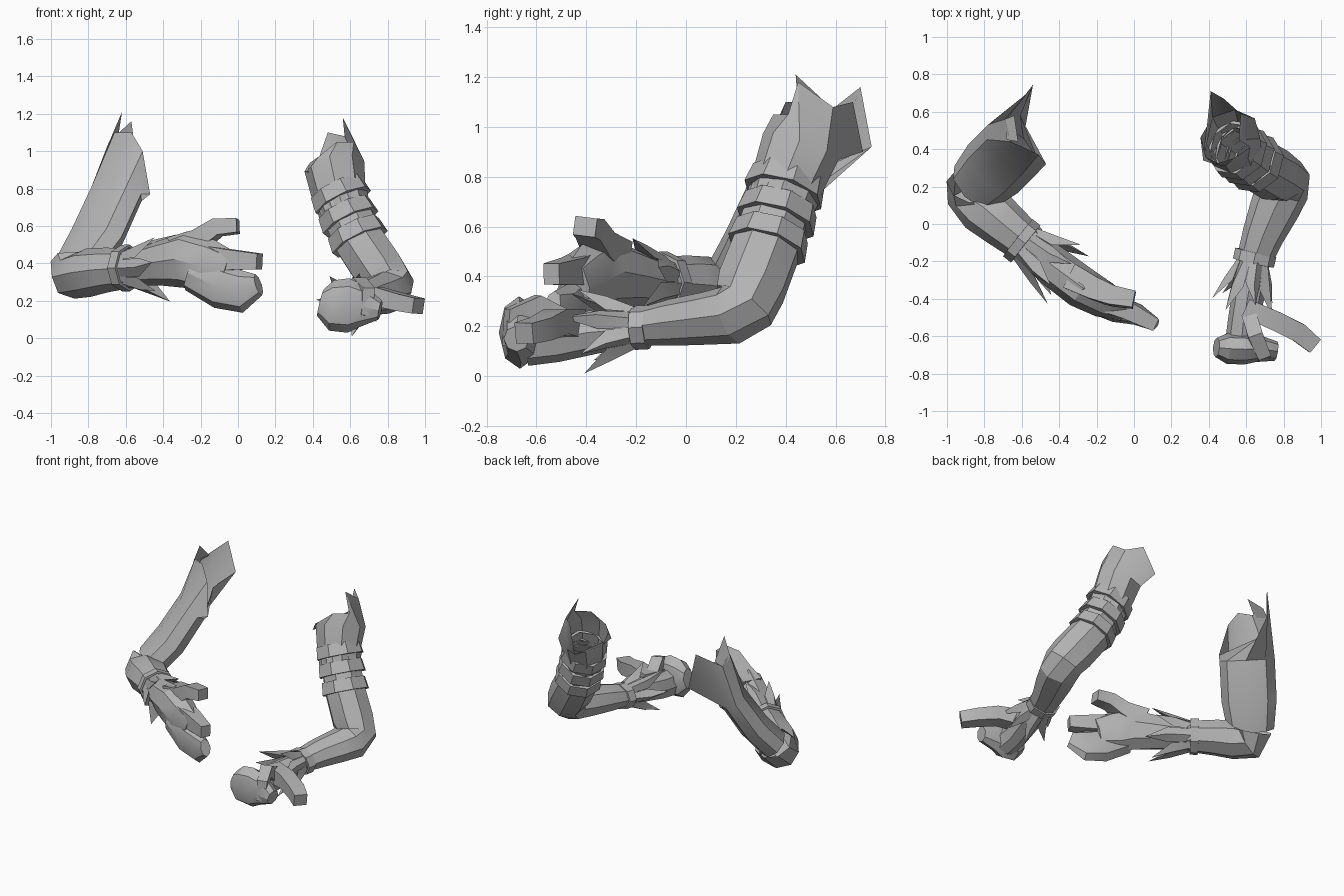
import bpy, bmesh, math
from mathutils import Vector as V

grey = bpy.data.materials.new("plain_grey")
grey.diffuse_color = (0.45, 0.45, 0.45, 1)


def finish(name, bm, angle=30):
    bmesh.ops.recalc_face_normals(bm, faces=bm.faces)
    me = bpy.data.meshes.new(name)
    bm.to_mesh(me)
    bm.free()
    me.materials.append(grey)
    ob = bpy.data.objects.new(name, me)
    bpy.context.collection.objects.link(ob)
    bpy.ops.object.select_all(action='DESELECT')
    ob.select_set(True)
    bpy.context.view_layer.objects.active = ob
    bpy.ops.object.shade_smooth_by_angle(angle=math.radians(angle))
    return ob


def tube(name, path, n=8, caps=(True, True), tips=None):
    """Loft along (x, y, z, half width, half height) points; tips is a ragged last ring."""
    bm = bmesh.new()
    pts = [V(p[:3]) for p in path]
    up = V((0, 0, 1))
    phase, grow = (math.pi / 4, math.sqrt(2)) if n == 4 else (0, 1.04)
    rings = []
    for i, p in enumerate(path):
        t = (pts[min(i + 1, len(pts) - 1)] - pts[max(i - 1, 0)]).normalized()
        side = t.cross(up).normalized()
        up = side.cross(t)
        ring = []
        for k in range(n):
            a = phase + 2 * math.pi * k / n
            ring.append(bm.verts.new(pts[i] + side * p[3] * grow * math.cos(a)
                                     + up * p[4] * grow * math.sin(a)))
        rings.append(ring)
    if tips:
        rings.append([bm.verts.new(p) for p in tips])
    for r, s in zip(rings, rings[1:]):
        for k in range(n):
            j = (k + 1) % n
            bm.faces.new((r[k], r[j], s[j], s[k]))
    if caps[0]:
        bm.faces.new(rings[0])
    if caps[1] and not tips:
        bm.faces.new(rings[-1])
    return finish(name, bm)


def band(name, c, d, a, b, h, flare=1.0):
    """Raised open ring around a limb, h long, centred on c."""
    c, d = V(c), V(d).normalized()
    spec = ((-h * 0.5, 0.88), (-h * 0.49, flare), (h * 0.49, 1.0), (h * 0.5, 0.88))
    tube(name, [(*(c + d * o), a * s, b * s) for o, s in spec], caps=(False, False))


def spikes(name, c, d, r0, r1, lengths):
    """Ring of pointed cuff leaves flaring forward over the hand."""
    bm = bmesh.new()
    c, d = V(c), V(d).normalized()
    side = d.cross(V((0, 0, 1))).normalized()
    up = side.cross(d)
    n = len(lengths)

    def at(k, r, o):
        a = 2 * math.pi * k / n
        return bm.verts.new(c + (side * math.cos(a) + up * math.sin(a)) * r + d * o)
    for k, length in enumerate(lengths):
        l, m, e = at(k - 0.5, r0, 0), at(k, r0 * 1.08, 0), at(k + 0.5, r0, 0)
        wl, wr = at(k - 0.48, r0 * 1.22, length * 0.5), at(k + 0.48, r0 * 1.22, length * 0.5)
        ridge = at(k, (r0 + r1) * 0.53, length * 0.5)
        tip, under = at(k + 0.15, r1, length), at(k, r0 * 0.95, length * 0.4)
        for f in ((l, m, ridge, wl), (m, e, wr, ridge), (wl, ridge, tip), (ridge, wr, tip),
                  (wl, tip, under), (tip, wr, under), (l, wl, under), (wr, e, under)):
            bm.faces.new(f)
    finish(name, bm, 20)


# Left arm: forearm, elbow and ragged open sleeve
tube("left_forearm", [
    (-0.56, -0.115, 0.375, 0.105, 0.10), (-0.70, 0.0, 0.365, 0.125, 0.115),
    (-0.80, 0.085, 0.35, 0.14, 0.125), (-0.865, 0.16, 0.335, 0.135, 0.125),
    (-0.85, 0.20, 0.39, 0.15, 0.115)], caps=(True, False))
tube("left_sleeve", [
    (-0.85, 0.20, 0.39, 0.15, 0.10), (-0.755, 0.295, 0.54, 0.178, 0.10),
    (-0.65, 0.40, 0.77, 0.178, 0.095)], caps=(False, False), tips=[
    (-0.47, 0.32, 0.77), (-0.51, 0.37, 1.0), (-0.57, 0.40, 1.10), (-0.66, 0.44, 1.10),
    (-0.69, 0.56, 1.05), (-0.57, 0.70, 1.16), (-0.54, 0.745, 0.92), (-0.61, 0.58, 0.85)])
# Thin collar peak rising from the outer edge of the sleeve
bm = bmesh.new()
bm.faces.new([bm.verts.new(p) for p in (
    (-0.68, 0.45, 1.07), (-0.62, 0.44, 1.21), (-0.64, 0.58, 1.08), (-0.69, 0.56, 1.04))])
finish("left_sleeve_peak", bm)
L = (0.78, -0.62, 0.02)
band("left_wrist_band", (-0.60, -0.09, 0.375), L, 0.122, 0.12, 0.055)
spikes("left_cuff_leaves", (-0.58, -0.10, 0.375), L, 0.10, 0.185,
       (0.30, 0.25, 0.27, 0.24, 0.31, 0.26, 0.28))

# Left open hand
tube("left_palm", [
    (-0.56, -0.115, 0.375, 0.09, 0.09), (-0.42, -0.235, 0.40, 0.105, 0.115),
    (-0.28, -0.34, 0.42, 0.108, 0.145), (-0.16, -0.405, 0.385, 0.095, 0.14),
    (-0.05, -0.45, 0.355, 0.065, 0.11)])
tube("left_lower_fingers", [
    (-0.24, -0.39, 0.35, 0.075, 0.10), (-0.09, -0.455, 0.275, 0.07, 0.115),
    (0.02, -0.485, 0.25, 0.055, 0.11), (0.11, -0.535, 0.285, 0.035, 0.058)])
tube("left_index_finger", [
    (-0.20, -0.40, 0.43, 0.055, 0.07), (-0.05, -0.455, 0.42, 0.05, 0.055),
    (0.115, -0.54, 0.41, 0.035, 0.042)], n=4)
tube("left_thumb", [
    (-0.32, -0.29, 0.47, 0.07, 0.075), (-0.20, -0.35, 0.53, 0.06, 0.052),
    (-0.11, -0.385, 0.592, 0.052, 0.045), (0.0, -0.405, 0.60, 0.045, 0.038)], n=4)

# Right arm: forearm, elbow and upper arm
tube("right_forearm", [
    (0.64, -0.20, 0.195, 0.09, 0.07), (0.69, -0.06, 0.215, 0.108, 0.09),
    (0.75, 0.08, 0.232, 0.128, 0.102), (0.795, 0.18, 0.245, 0.135, 0.115),
    (0.805, 0.232, 0.285, 0.135, 0.13), (0.755, 0.262, 0.36, 0.14, 0.14),
    (0.655, 0.32, 0.51, 0.137, 0.137), (0.55, 0.39, 0.73, 0.13, 0.13)], caps=(True, False))
R = (-0.42, 0.28, 0.86)
for i, (x, y, z) in enumerate(((0.635, 0.335, 0.55), (0.585, 0.37, 0.655), (0.545, 0.40, 0.765))):
    band(f"right_sleeve_roll_{i + 1}", (x, y, z), R, 0.148, 0.146, 0.085, 1.08)
tube("right_sleeve", [
    (0.57, 0.375, 0.68, 0.135, 0.135), (0.535, 0.415, 0.80, 0.145, 0.142),
    (0.515, 0.46, 0.92, 0.162, 0.15)], caps=(False, False), tips=[
    (0.57, 0.59, 1.08), (0.56, 0.45, 1.18), (0.62, 0.41, 1.05), (0.53, 0.35, 1.05),
    (0.43, 0.32, 0.97), (0.37, 0.34, 0.89), (0.41, 0.71, 0.90), (0.48, 0.67, 1.10)])
H = (-0.22, -0.97, -0.05)
band("right_wrist_band", (0.645, -0.18, 0.195), H, 0.108, 0.085, 0.06)
spikes("right_cuff_leaves", (0.64, -0.20, 0.195), H, 0.08, 0.175,
       (0.24, 0.28, 0.22, 0.27, 0.20, 0.22, 0.21))

# Right closed hand
tube("right_palm", [
    (0.64, -0.20, 0.19, 0.08, 0.065), (0.61, -0.38, 0.175, 0.085, 0.085),
    (0.585, -0.52, 0.15, 0.08, 0.09), (0.575, -0.64, 0.14, 0.085, 0.095)])
tube("right_fist", [
    (0.44, -0.66, 0.19, 0.05, 0.07), (0.50, -0.665, 0.175, 0.08, 0.13),
    (0.59, -0.668, 0.175, 0.08, 0.14), (0.66, -0.665, 0.17, 0.07, 0.11),
    (0.76, -0.68, 0.15, 0.05, 0.05)])
tube("right_index_finger", [
    (0.62, -0.50, 0.22, 0.04, 0.05), (0.65, -0.60, 0.285, 0.04, 0.04),
    (0.69, -0.69, 0.25, 0.035, 0.035), (0.68, -0.70, 0.12, 0.03, 0.03)], n=4)
tube("right_thumb", [
    (0.60, -0.45, 0.21, 0.05, 0.06), (0.76, -0.52, 0.22, 0.052, 0.05),
    (0.88, -0.58, 0.19, 0.052, 0.045), (0.965, -0.65, 0.172, 0.045, 0.042)], n=4)
